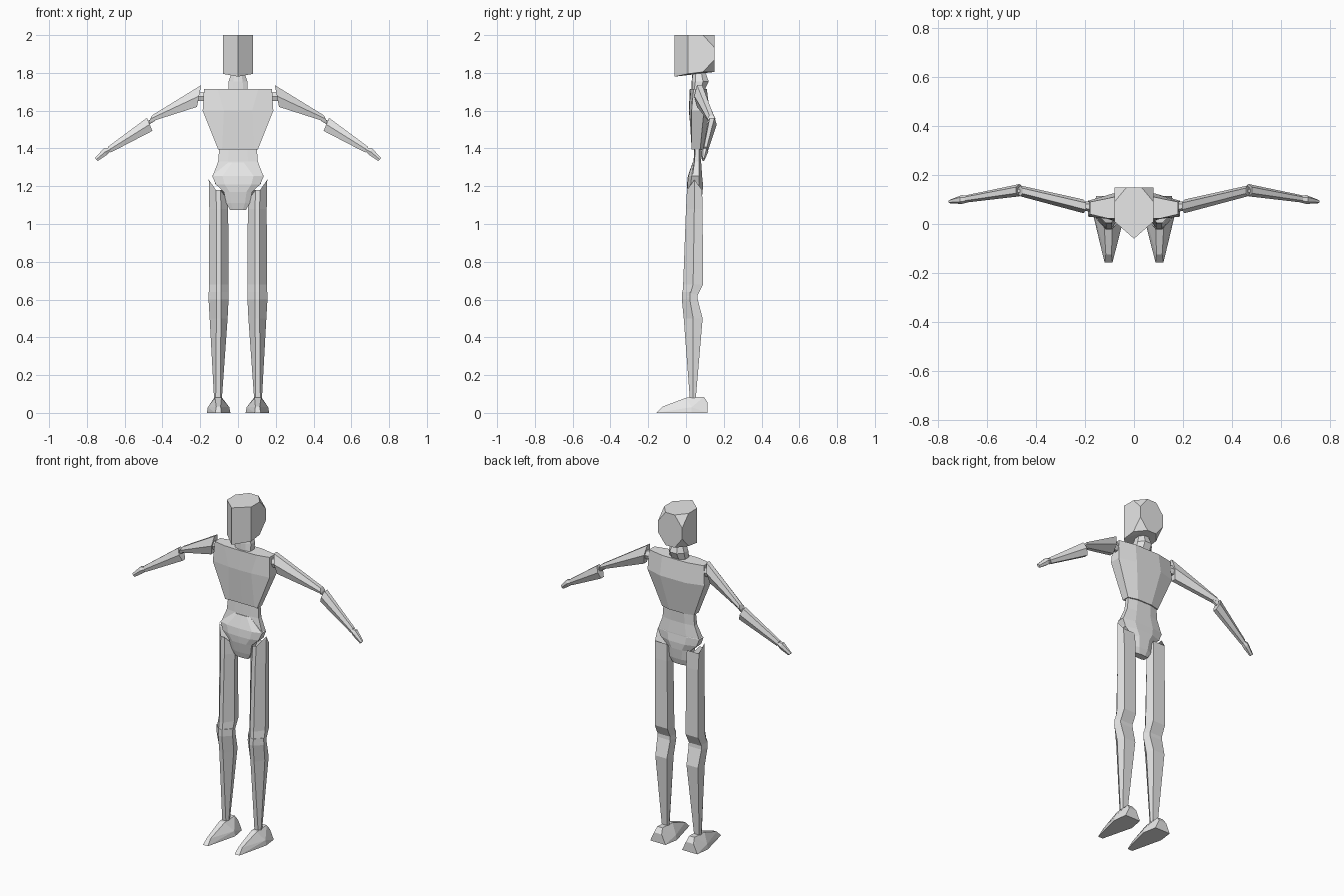
import bpy, bmesh

grey = bpy.data.materials.new("light_grey")
grey.diffuse_color = (0.8, 0.8, 0.8, 1)


def finish(name, bm, mirror):
    bmesh.ops.recalc_face_normals(bm, faces=bm.faces)
    me = bpy.data.meshes.new(name)
    bm.to_mesh(me)
    bm.free()
    me.materials.append(grey)
    ob = bpy.data.objects.new(name, me)
    bpy.context.collection.objects.link(ob)
    if mirror:
        ob.modifiers.new("mirror", 'MIRROR')
    return ob


def loft(name, rings, mirror=False):
    """Skin closed rings of equal point count and cap both ends."""
    bm = bmesh.new()
    vs = [[bm.verts.new(p) for p in r] for r in rings]
    n = len(vs[0])
    for a, b in zip(vs, vs[1:]):
        for i in range(n):
            j = (i + 1) % n
            bm.faces.new((a[i], a[j], b[j], b[i]))
    bm.faces.new(vs[0])
    bm.faces.new(vs[-1])
    return finish(name, bm, mirror)


def hull(name, points, mirror=False):
    bm = bmesh.new()
    for p in points:
        bm.verts.new(p)
    res = bmesh.ops.convex_hull(bm, input=bm.verts)
    junk = [g for g in res["geom_interior"] if isinstance(g, bmesh.types.BMVert)]
    bmesh.ops.delete(bm, geom=junk, context='VERTS')
    bmesh.ops.dissolve_limit(bm, angle_limit=0.02, verts=bm.verts, edges=bm.edges)
    return finish(name, bm, mirror)


def body_ring(z, x, front, side_front, side_back, back, inner=0.5):
    """Symmetric eight sided body section."""
    return [(0, front, z), (x * inner, front + (side_front - front) * 0.15, z),
            (x, side_front, z), (x, side_back, z), (x * 0.45, back, z),
            (-x * 0.45, back, z), (-x, side_back, z), (-x, side_front, z),
            (-x * inner, front + (side_front - front) * 0.15, z)]


def arm_ring(top, bottom, y, w):
    """Hexagonal arm section between a top and a bottom (x, z) point."""
    mx, mz = (top[0] + bottom[0]) / 2, (top[1] + bottom[1]) / 2
    return [(top[0], y - w * 0.5, top[1]), (mx, y - w, mz),
            (bottom[0], y - w * 0.5, bottom[1]), (bottom[0], y + w * 0.5, bottom[1]),
            (mx, y + w, mz), (top[0], y + w * 0.5, top[1])]


# head: wedge face in front, cut corners at the back
pts = [(0, -0.06, 2.0), (0, -0.06, 1.78)]
for s in (-1, 1):
    pts += [(s * 0.08, 0.01, 2.0), (s * 0.08, 0.01, 1.795)]
    for z, d in ((2.0, -1), (1.805, 1)):
        pts += [(s * 0.03, 0.15, z), (s * 0.08, 0.09, z), (s * 0.08, 0.15, z + d * 0.065)]
hull("head", pts)

# neck
loft("neck", [body_ring(1.81, 0.03, 0.035, 0.05, 0.08, 0.10),
              body_ring(1.755, 0.05, 0.03, 0.05, 0.09, 0.12),
              body_ring(1.69, 0.052, 0.03, 0.04, 0.075, 0.09)])

# chest, waist and pelvis
loft("chest", [body_ring(1.715, 0.18, 0.02, 0.04, 0.09, 0.11, 0.6),
               body_ring(1.60, 0.187, 0.015, 0.03, 0.095, 0.125, 0.4),
               body_ring(1.395, 0.105, 0.035, 0.03, 0.075, 0.09, 0.8)])
loft("waist", [body_ring(1.42, 0.098, 0.045, 0.05, 0.07, 0.085),
               body_ring(1.33, 0.105, 0.04, 0.045, 0.07, 0.08),
               body_ring(1.26, 0.132, 0.03, 0.035, 0.07, 0.085),
               body_ring(1.21, 0.12, 0.03, 0.035, 0.07, 0.085)])
loft("pelvis", [body_ring(1.325, 0.052, 0.035, 0.04, 0.06, 0.07, 0.6),
                body_ring(1.255, 0.137, 0.01, 0.03, 0.07, 0.085, 0.6),
                body_ring(1.21, 0.118, 0.005, 0.025, 0.07, 0.09, 0.6),
                body_ring(1.17, 0.075, 0.008, 0.02, 0.07, 0.088, 0.6),
                body_ring(1.11, 0.062, 0.02, 0.03, 0.07, 0.08, 0.6),
                body_ring(1.075, 0.042, 0.03, 0.035, 0.065, 0.07, 0.6)])

# arms
loft("shoulder_joint", [arm_ring((0.165, 1.70), (0.165, 1.65), 0.07, 0.02),
                        arm_ring((0.225, 1.70), (0.225, 1.65), 0.075, 0.02)], True)
loft("upper_arm", [arm_ring((0.195, 1.735), (0.217, 1.62), 0.072, 0.028),
                   arm_ring((0.455, 1.575), (0.473, 1.538), 0.135, 0.022)], True)
loft("elbow_joint", [arm_ring((0.44, 1.565), (0.44, 1.545), 0.132, 0.012),
                     arm_ring((0.50, 1.535), (0.49, 1.515), 0.138, 0.012)], True)
loft("forearm", [arm_ring((0.482, 1.562), (0.453, 1.493), 0.138, 0.025),
                 arm_ring((0.69, 1.408), (0.675, 1.378), 0.103, 0.015)], True)
loft("hand", [arm_ring((0.675, 1.405), (0.67, 1.39), 0.102, 0.012),
              arm_ring((0.71, 1.40), (0.695, 1.365), 0.10, 0.018),
              arm_ring((0.758, 1.35), (0.742, 1.334), 0.092, 0.008)], True)


def leg_ring(z, x_in, x_out, front, back, tops=(0, 0, 0, 0)):
    """Leg section: narrow shin, side edges and a flat back; tops lift the rim."""
    c, f, o, b = tops
    m = (front + back) / 2
    mid = (x_in + x_out) / 2
    w = (x_out - x_in) / 2
    return [(mid - 0.012, front, z + f), (mid + 0.012, front, z + f),
            (x_out, m, z + o), (mid + w * 0.8, back, z + b),
            (mid - w * 0.8, back, z + b), (x_in, m, z + c)]


# legs, feet
loft("thigh", [leg_ring(1.15, 0.055, 0.155, 0.005, 0.085, (-0.02, 0.03, 0.085, 0.03)),
               leg_ring(1.08, 0.052, 0.152, 0.0, 0.088),
               leg_ring(0.68, 0.05, 0.153, -0.015, 0.09),
               leg_ring(0.615, 0.052, 0.155, -0.02, 0.058)], True)
loft("shin", [leg_ring(0.64, 0.051, 0.155, -0.02, 0.06),
              leg_ring(0.60, 0.05, 0.156, -0.022, 0.062),
              leg_ring(0.50, 0.055, 0.15, -0.012, 0.088),
              leg_ring(0.08, 0.085, 0.127, 0.02, 0.052)], True)
hull("foot", [(0.088, -0.158, 0), (0.12, -0.158, 0), (0.165, 0.03, 0),
              (0.155, 0.115, 0), (0.055, 0.115, 0), (0.04, 0.03, 0),
              (0.092, -0.125, 0.033), (0.115, -0.125, 0.033),
              (0.16, 0.03, 0.03), (0.046, 0.03, 0.03),
              (0.088, 0.0, 0.08), (0.122, 0.0, 0.08),
              (0.088, 0.095, 0.085), (0.122, 0.095, 0.085),
              (0.08, 0.115, 0.055), (0.13, 0.115, 0.055)], True)
